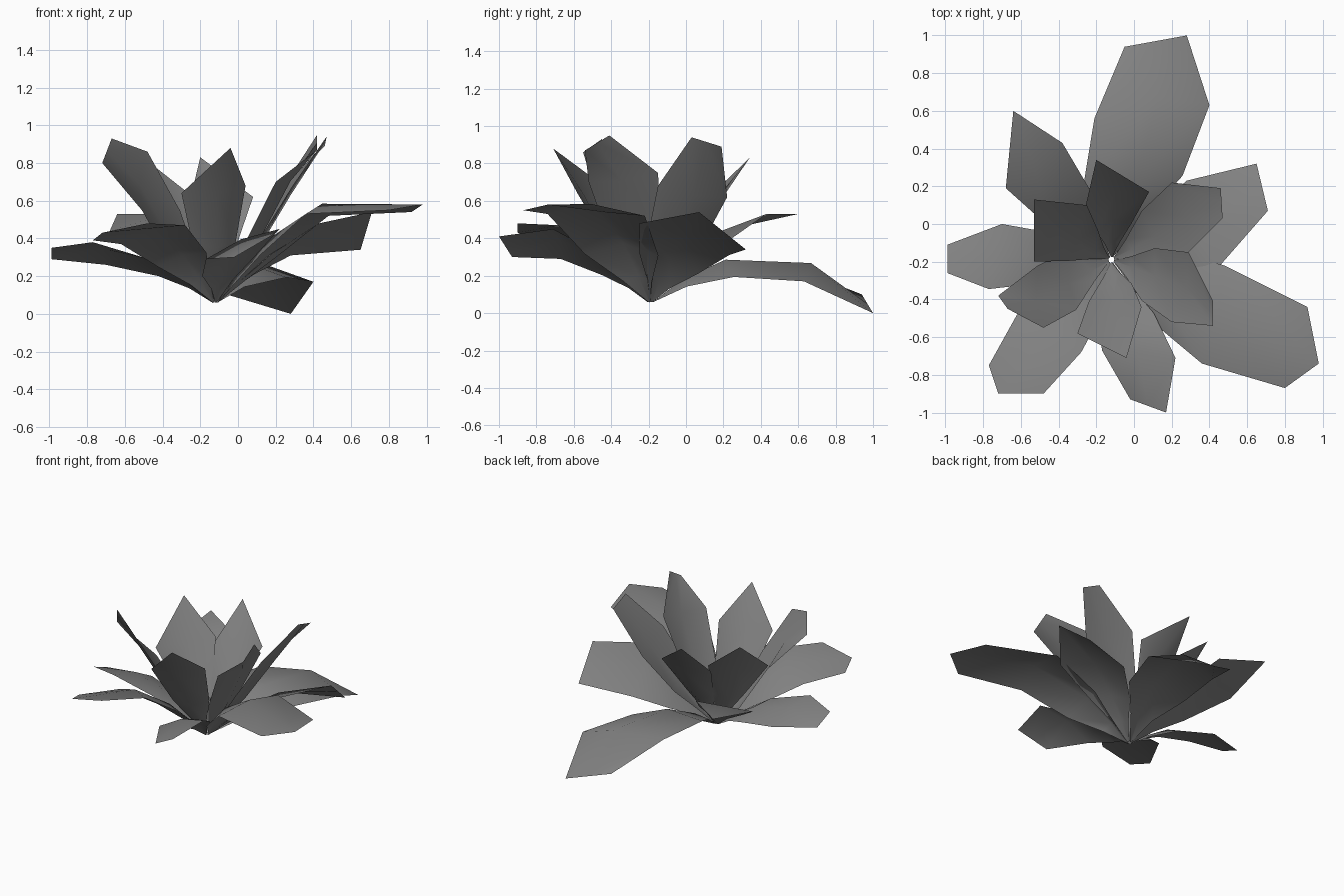
import bpy
from mathutils import Vector

if "Cube" in bpy.data.objects:
    bpy.data.objects.remove(bpy.data.objects["Cube"])

ROOT = Vector((-0.12, -0.19, 0.06))

# dark grey leaf colour
grey = bpy.data.materials.new("leaf_grey")
grey.diffuse_color = (0.22, 0.22, 0.22, 1)
grey.use_nodes = True
grey.node_tree.nodes["Principled BSDF"].inputs["Base Color"].default_value = grey.diffuse_color


def leaf(name, left, right, tips, arch=0.0, fold=0.03, neck=0.7, push=0.0):
    """Curved leaf blade: narrow foot, neck, widest row, then one, two or three tip points."""
    left, right = Vector(left), Vector(right)
    tips = [Vector(t) for t in tips]
    mid = (left + right) / 2
    side = right - left
    up = side.cross(mid - ROOT).normalized()
    flip = up.z < 0
    if flip:
        up = -up
    out = Vector((mid.x - ROOT.x, mid.y - ROOT.y, 0)).normalized()
    foot = ROOT + out * 0.015

    # rows along the blade: fraction, width, share of arch, share of fold
    verts = []
    for f, w, a, b in ((0, 0.02, 0, 0), (0.22, neck * 0.42, 0.7, 0.5), (0.52, neck * 1.08, 1, 1)):
        c = foot.lerp(mid, f) + Vector((0, 0, arch * a))
        verts += [c - side * w / 2, c + up * fold * b, c + side * w / 2]
    verts += [left, mid + up * fold + out * push, right]
    faces = []
    for r in range(3):
        for c in range(2):
            i = r * 3 + c
            faces.append((i, i + 1, i + 4, i + 3))

    # pointed or blunt end
    if len(tips) == 1:
        verts += tips
        faces += [(9, 10, 12), (10, 11, 12)]
    else:
        if len(tips) == 2:
            tips.insert(1, (tips[0] + tips[1]) / 2)
        verts += tips
        faces += [(9, 10, 13, 12), (10, 11, 14, 13)]
    if flip:
        faces = [f[::-1] for f in faces]

    me = bpy.data.meshes.new(name)
    me.from_pydata([tuple(v) for v in verts], [], faces)
    me.polygons.foreach_set("use_smooth", [True] * len(me.polygons))
    me.materials.append(grey)
    me.update()
    ob = bpy.data.objects.new(name, me)
    bpy.context.collection.objects.link(ob)


# outer, spreading leaves
leaf("outer_leaf_back", (-.21, .56, .25), (.40, .63, .17),
     [(-.05, .94, .10), (.28, 1.0, 0)], arch=.09, fold=.06, neck=.8, push=.09)
leaf("outer_leaf_back_right", (.28, .23, .31), (.43, -.25, .48),
     [(.65, .32, .34), (.71, .07, .54)], arch=.03, neck=.6)
leaf("outer_leaf_front_right", (.48, -.22, .52), (.36, -.74, .53),
     [(.92, -.44, .54), (.98, -.74, .58), (.80, -.87, .55)], arch=.01, fold=.075, push=.08)
leaf("outer_leaf_front", (.22, -.71, .45), (-.17, -.67, .29),
     [(.17, -1.0, .41), (-.02, -.93, .30)], arch=.04)
leaf("outer_leaf_front_left", (-.28, -.68, .47), (-.62, -.48, .37),
     [(-.48, -.90, .48), (-.72, -.90, .43), (-.77, -.75, .39)], arch=.04)
leaf("outer_leaf_left", (-.77, -.345, .38), (-.70, .0, .26),
     [(-.99, -.26, .35), (-.99, -.11, .29)], arch=.05)
leaf("outer_leaf_back_left", (-.68, .19, .44), (-.38, .43, .53),
     [(-.64, .60, .53)], arch=.03, fold=0)

# inner, upright leaves
leaf("inner_leaf_back", (-.26, .08, .58), (.08, .17, .62),
     [(-.20, .34, .83)], fold=-.05, neck=.5)
leaf("inner_leaf_right", (.20, .22, .62), (.29, -.15, .68),
     [(.46, .19, .89), (.47, .03, .94)], fold=-.04)
leaf("inner_leaf_front_right", (.29, -.15, .75), (.20, -.52, .70),
     [(.42, -.41, .95), (.42, -.54, .87)], fold=-.04)
leaf("inner_leaf_front", (.04, -.44, .68), (-.30, -.58, .64),
     [(-.04, -.71, .88)], fold=-.05, neck=.62)
leaf("inner_leaf_left", (-.48, -.55, .86), (-.51, -.22, .55),
     [(-.67, -.45, .93), (-.72, -.38, .80)], fold=-.04, neck=.9)
leaf("inner_leaf_back_left", (-.53, -.20, .59), (-.25, .10, .63),
     [(-.53, .13, .85)], fold=-.05, neck=.5)
